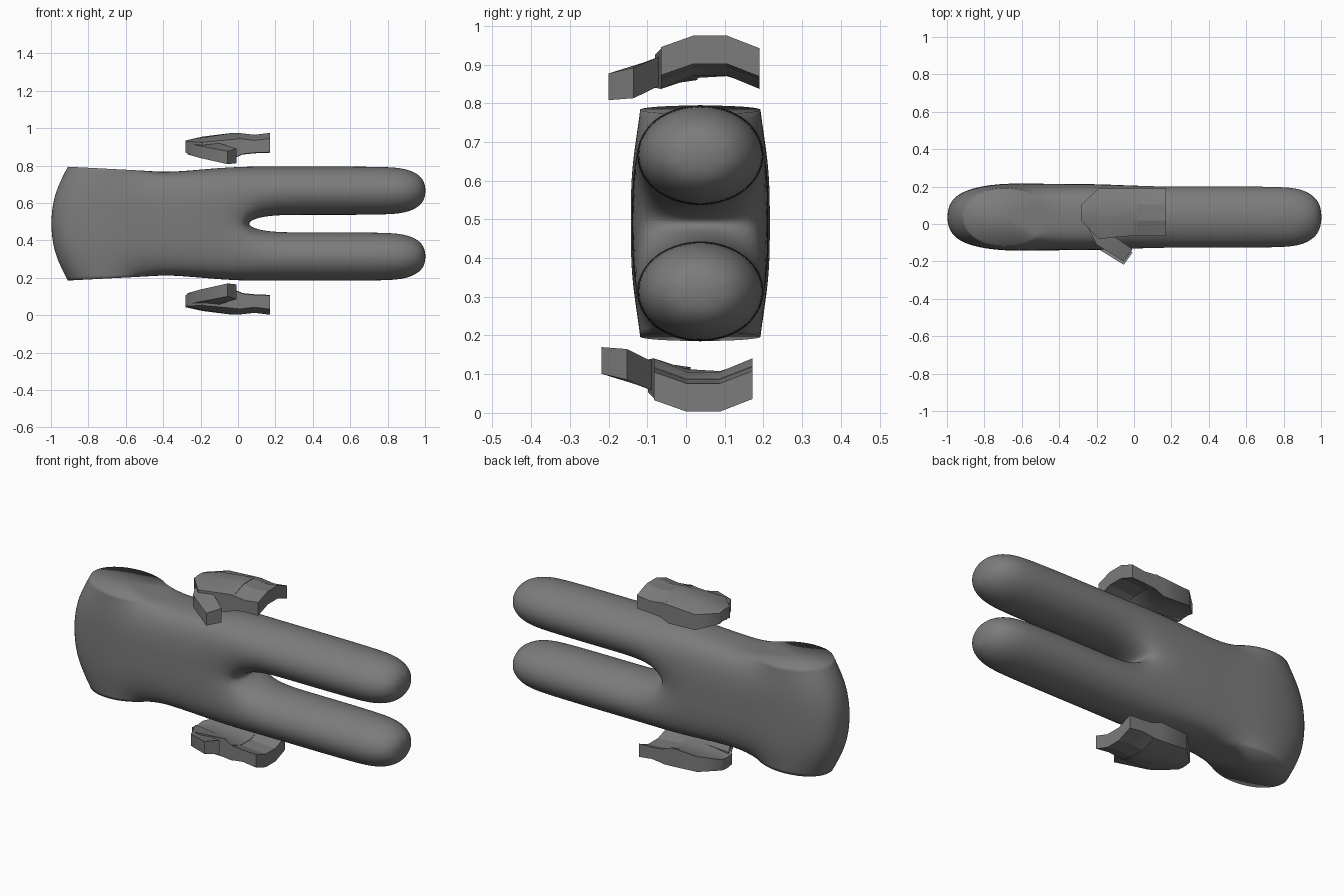
import bpy, bmesh, math
from math import radians

if "Cube" in bpy.data.objects:
    bpy.data.objects.remove(bpy.data.objects["Cube"])

# Dark grey used by every part
dark = bpy.data.materials.new("dark_grey")
dark.diffuse_color = (0.2, 0.2, 0.2, 1)
dark.use_nodes = True
dark.node_tree.nodes["Principled BSDF"].inputs["Base Color"].default_value = dark.diffuse_color


def make_object(name, bm, location=(0, 0, 0)):
    bmesh.ops.recalc_face_normals(bm, faces=bm.faces)
    me = bpy.data.meshes.new(name)
    bm.to_mesh(me)
    bm.free()
    me.materials.append(dark)
    ob = bpy.data.objects.new(name, me)
    ob.location = location
    bpy.context.collection.objects.link(ob)
    return ob


def strip(bm, a, b, closed=False):
    n = len(a)
    for i in range(n if closed else n - 1):
        j = (i + 1) % n
        bm.faces.new((a[i], a[j], b[j], b[i]))


# Suit body: half cage (torso, arm opening, one leg), mirrored and subdivided
bm = bmesh.new()
V = lambda x, y, h: bm.verts.new((x, y, h))

# chest wraps around the neck end; its outer edge is the arm opening
chest_rows = [
    (0.00, [(-0.50, 0.178), (-0.75, 0.183), (-0.98, 0.130), (-1.015, 0)]),
    (0.16, [(-0.50, 0.178), (-0.74, 0.183), (-0.955, 0.130), (-1.0, 0)]),
    (0.30, [(-0.527, 0.122), (-0.695, 0.172), (-0.863, 0.122), (-0.933, 0)]),
]
rows = []
for h, pts in chest_rows:
    loop = [(x, -y) for x, y in pts] + [(x, y) for x, y in pts[-2::-1]]
    rows.append([V(x, y, h if h < 0.3 else 0.257 - 0.052 * x) for x, y in loop])
for a, b in zip(rows, rows[1:]):
    strip(bm, a, b)
under_arm = V(-0.457, 0, 0.28)
ring = [r[0] for r in rows] + [under_arm] + [r[-1] for r in reversed(rows)]

# torso rings: x, half depth, corner depth, mid h, corner h, side h
for x, d, c, hm, hc, hs in [(-0.36, .177, .135, .15, .268, .277),
                            (-0.15, .176, .132, .16, .278, .302)]:
    half = [(d, 0), (d, hm), (c, hc)]
    new = [V(x, -y, h) for y, h in half] + [V(x, 0, hs)] + [V(x, y, h) for y, h in half[::-1]]
    strip(bm, ring, new)
    ring = new

# crotch ring closes the half section into a leg
half = [(0.0, .155, 0), (0.02, .180, .172), (0.02, .13, .28)]
new = [V(x, -y, h) for x, y, h in half] + [V(0.02, 0, .317)] + [V(x, y, h) for x, y, h in half[::-1]]
strip(bm, ring, new)
ring = new + [V(0.03, 0, 0)]

# leg rings and rounded end
for x, s in [(0.14, 1), (0.36, 1), (0.76, 1), (0.90, 0.94), (0.985, 0.60)]:
    new = []
    for k in range(8):
        t = radians(225 + 45 * k)
        new.append(V(x, .181 * s * math.sin(t), .176 + .143 * s * math.cos(t)))
    strip(bm, ring, new, True)
    ring = new
tip = V(1.012, 0, .176)
for i in range(8):
    bm.faces.new((ring[i], ring[(i + 1) % 8], tip))

body = make_object("suit_body", bm, (0, 0.037, 0.49))
mir = body.modifiers.new("mirror", 'MIRROR')
mir.use_axis = (False, False, True)
mir.merge_threshold = 0.002
sub = body.modifiers.new("smooth", 'SUBSURF')
sub.levels = sub.render_levels = 3

# apply modifiers, then close the arm openings with flat, softly shaded caps
bpy.context.view_layer.update()
result = bpy.data.meshes.new_from_object(body.evaluated_get(bpy.context.evaluated_depsgraph_get()))
body.modifiers.clear()
bm = bmesh.new()
bm.from_mesh(result)
caps = bmesh.ops.holes_fill(bm, edges=[e for e in bm.edges if e.is_boundary], sides=0)["faces"]
bmesh.ops.poke(bm, faces=caps)
bmesh.ops.recalc_face_normals(bm, faces=bm.faces)
for f in bm.faces:
    f.smooth = True
bm.to_mesh(result)
bm.free()
body.data = result


# Hands: arched palm, three blocky fingers and a thumb
def loft(bm, rings):
    loops = [[bm.verts.new(p) for p in r] for r in rings]
    for a, b in zip(loops, loops[1:]):
        strip(bm, a, b, True)
    bm.faces.new(loops[0])
    bm.faces.new(loops[-1][::-1])


def slab(x, ys, tops, thick):
    top = [(x, y, z) for y, z in zip(ys, tops)]
    return top + [(x, y, z - thick) for x, y, z in reversed(top)]


def make_hand(name, flip, dy):
    bm = bmesh.new()
    ys, zs = [-0.065, 0.02, 0.105, 0.19], [0.945, 0.975, 0.975, 0.942]
    loft(bm, [
        slab(-0.28, [0.015, 0.045, 0.075, 0.105], [0.93, 0.935, 0.935, 0.93], 0.06),
        slab(-0.19, [-0.08, 0.02, 0.105, 0.19], [0.925, 0.95, 0.955, 0.93], 0.085),
        slab(-0.03, ys, [0.94, 0.975, 0.975, 0.94], 0.103),
        slab(0.02, ys, zs, 0.085),
    ])
    for i in range(3):
        y, z = ys[i:i + 2], zs[i:i + 2]
        loft(bm, [slab(0.0, y, z, 0.085),
                  slab(0.09, y, [v - 0.010 for v in z], 0.066),
                  slab(0.17, y, z, 0.073)])
    # thumb: outer edge, inner edge, bottom and top heights
    loft(bm, [[(*o, t), (*n, t + 0.015), (*n, b + 0.005), (*o, b)] for o, n, b, t in [
        ((-0.27, 0.03), (-0.05, 0.0), 0.86, 0.92),
        ((-0.20, -0.11), (-0.10, -0.07), 0.84, 0.905),
        ((-0.055, -0.20), (-0.008, -0.135), 0.808, 0.877)]])
    for v in bm.verts:
        v.co.y += dy
        if flip:
            v.co.z = 0.978 - v.co.z
    ob = make_object(name, bm)
    bpy.ops.object.select_all(action='DESELECT')
    ob.select_set(True)
    bpy.context.view_layer.objects.active = ob
    bpy.ops.object.shade_smooth_by_angle(angle=radians(50))


make_hand("upper_hand", False, 0)
make_hand("lower_hand", True, -0.018)
